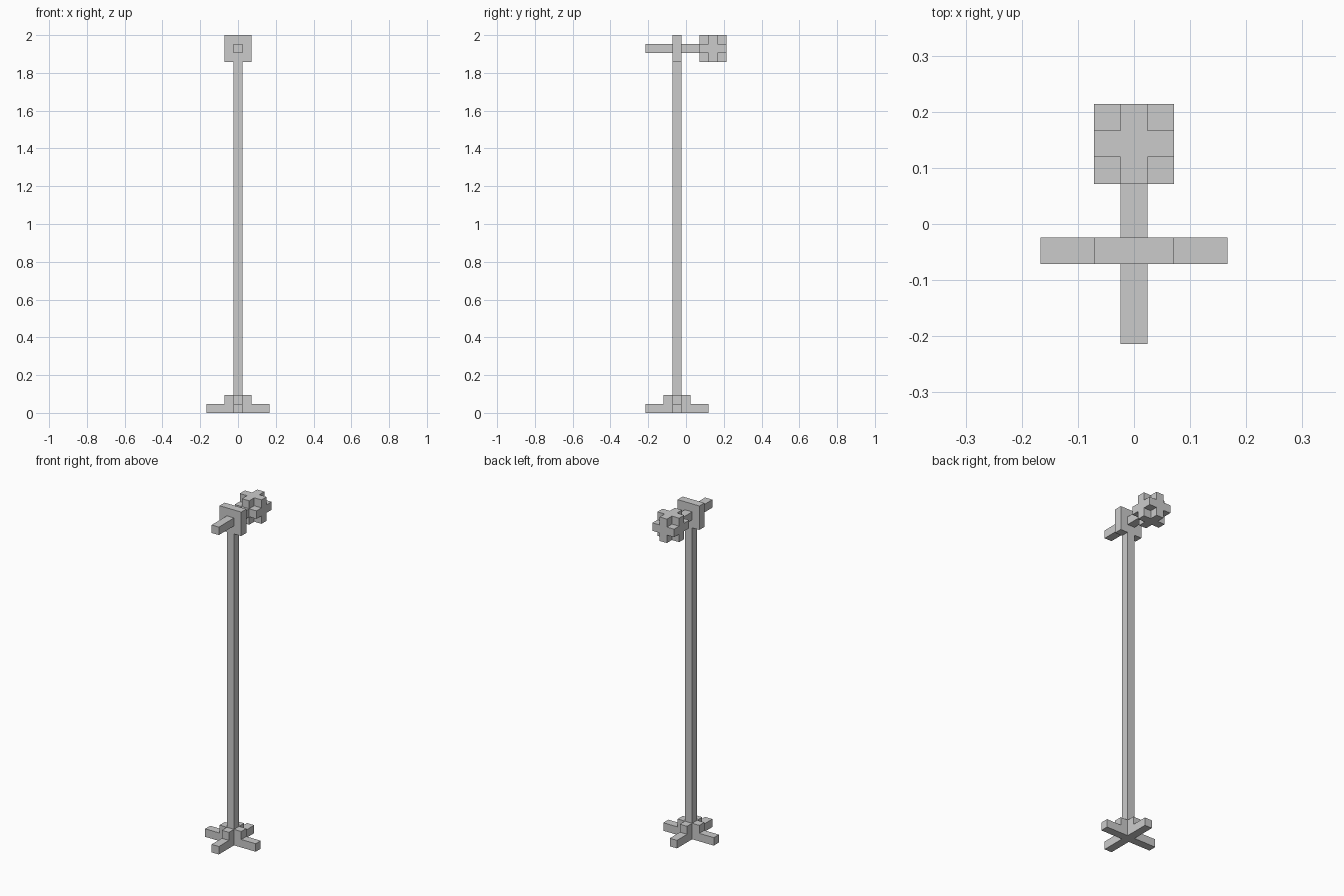
import bpy, bmesh
from itertools import product

if "Cube" in bpy.data.objects:
    bpy.data.objects.remove(bpy.data.objects["Cube"])

U = 2 / 42  # edge length of one block


def block_part(name, cells):
    """Closed outer skin of a set of unit blocks, with flat areas merged."""
    cells = set(cells)
    bm = bmesh.new()
    for c in cells:
        for axis, s in product(range(3), (-1, 1)):
            n = list(c)
            n[axis] += s
            if tuple(n) in cells:
                continue
            corners = []
            for a, b in ((-1, -1), (1, -1), (1, 1), (-1, 1))[::s]:
                p = list(c)
                p[axis] += s / 2
                p[(axis + 1) % 3] += a / 2
                p[(axis + 2) % 3] += b / 2
                corners.append(bm.verts.new((p[0] * U, p[1] * U, (p[2] + 0.5) * U)))
            bm.faces.new(corners)
    bmesh.ops.remove_doubles(bm, verts=bm.verts, dist=1e-4)
    bmesh.ops.dissolve_limit(bm, angle_limit=0.01, verts=bm.verts, edges=bm.edges)
    me = bpy.data.meshes.new(name)
    bm.to_mesh(me)
    bm.free()
    ob = bpy.data.objects.new(name, me)
    bpy.context.collection.objects.link(ob)
    return ob


def cross(r, y, z):
    """Flat plus shape with arms of r blocks."""
    return [(i, y, z) for i in range(-r, r + 1)] + [(0, y + i, z) for i in range(-r, r + 1)]


# Stepped cross foot
block_part("foot", cross(3, -1, 0) + cross(1, -1, 1))

# Tall post
block_part("post", [(0, -1, z) for z in range(2, 39)])

# Square plate at the top of the post
block_part("top_plate", product((-1, 0, 1), (-1,), (39, 40, 41)))

# Arm running front to back through the plate
block_part("arm", [(0, y, 40) for y in range(-4, 2)])

# Rounded head: 3x3x3 cube without its eight corners
block_part("head", [(x, y + 3, z + 40) for x, y, z in product((-1, 0, 1), repeat=3)
                    if 0 in (x, y, z)])
